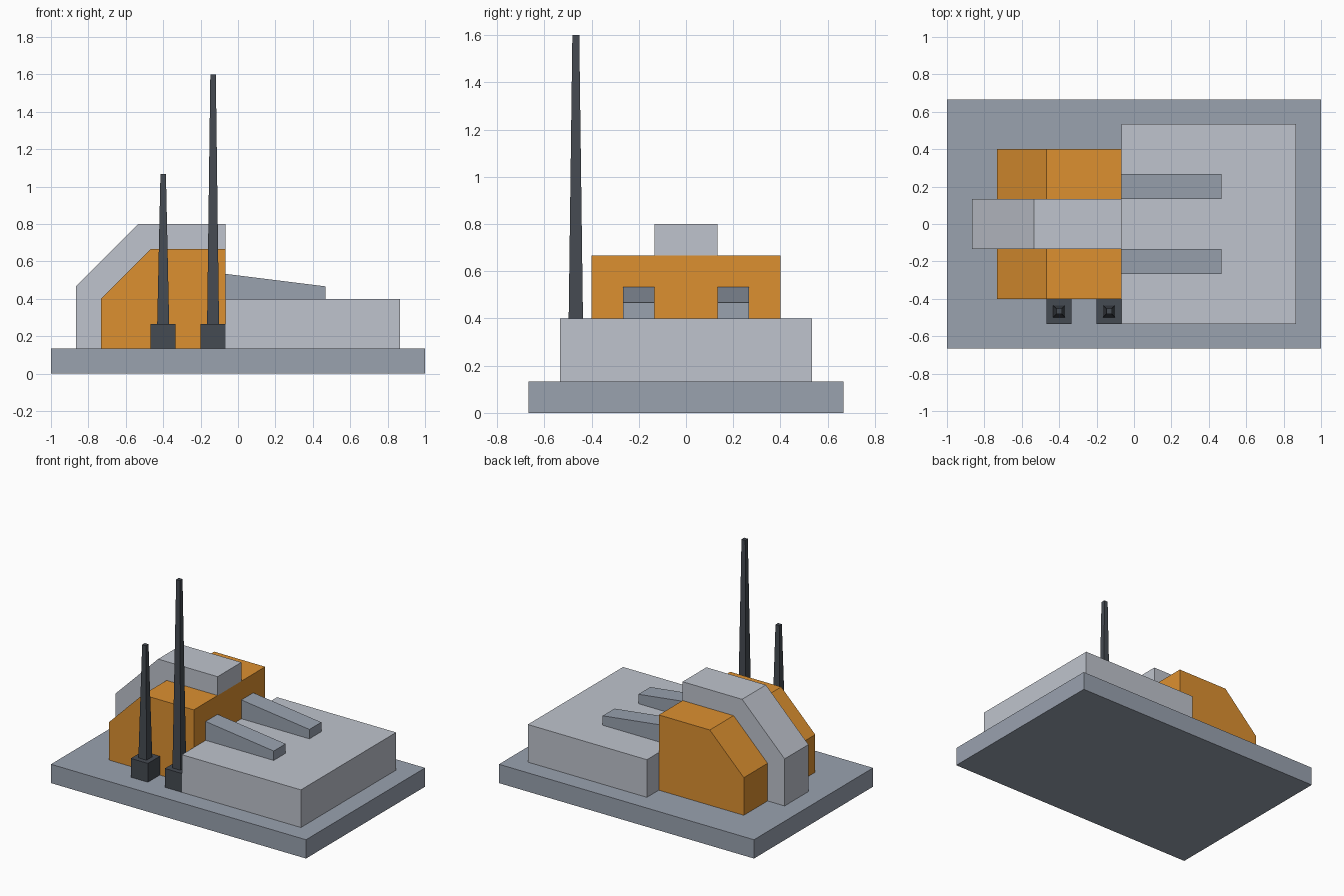
import bpy, bmesh

if "Cube" in bpy.data.objects:
    bpy.data.objects.remove(bpy.data.objects["Cube"])

U = 1 / 15  # grid module of the model


def material(name, rgb):
    m = bpy.data.materials.new(name)
    m.diffuse_color = (*rgb, 1)
    m.use_nodes = True
    m.node_tree.nodes["Principled BSDF"].inputs["Base Color"].default_value = m.diffuse_color
    return m


LIGHT = material("light_grey", (0.52, 0.55, 0.61))
SLATE = material("slate_grey", (0.32, 0.36, 0.43))
ORANGE = material("orange", (0.72, 0.28, 0.03))
DARK = material("dark_grey", (0.06, 0.07, 0.085))


def finish(name, bm, mat):
    bmesh.ops.recalc_face_normals(bm, faces=bm.faces)
    mesh = bpy.data.meshes.new(name)
    bm.to_mesh(mesh)
    bm.free()
    mesh.materials.append(mat)
    obj = bpy.data.objects.new(name, mesh)
    bpy.context.collection.objects.link(obj)
    return obj


def extrude_profile(name, profile, y0, y1, mat):
    """Extrude an x/z outline along y; coordinates are in modules."""
    bm = bmesh.new()
    face = bm.faces.new([bm.verts.new((x * U, y0 * U, z * U)) for x, z in profile])
    ext = bmesh.ops.extrude_face_region(bm, geom=[face])
    moved = [v for v in ext["geom"] if isinstance(v, bmesh.types.BMVert)]
    bmesh.ops.translate(bm, verts=moved, vec=(0, (y1 - y0) * U, 0))
    return finish(name, bm, mat)


def box(name, x, y, z, mat):
    outline = [(x[0], z[0]), (x[1], z[0]), (x[1], z[1]), (x[0], z[1])]
    return extrude_profile(name, outline, y[0], y[1], mat)


def mast(name, x, y, z0, z1, r0, r1, mat):
    """Four-sided tapered pole."""
    bm = bmesh.new()
    bmesh.ops.create_cube(bm, size=2)
    for v in bm.verts:
        r, z = (r1, z1) if v.co.z > 0 else (r0, z0)
        v.co = ((x + v.co.x * r) * U, (y + v.co.y * r) * U, z * U)
    return finish(name, bm, mat)


# Foundation and low hall
box("base_plate", (-15, 15), (-10, 10), (0, 2), SLATE)
box("low_hall", (-1, 13), (-8, 8), (2, 6), LIGHT)

# Sloped main block, with a raised band wrapped over its middle
extrude_profile("main_block", [(-11, 2), (-1, 2), (-1, 10), (-7, 10), (-11, 6)],
                -6, 6, ORANGE)
extrude_profile("centre_band", [(-13, 2), (-11, 2), (-11, 6), (-7, 10), (-1, 10),
                                (-1, 12), (-8, 12), (-13, 7)], -2, 2, LIGHT)

# Sloping roof ribs on the hall
for side, y in (("front", -4), ("back", 2)):
    extrude_profile(f"roof_rib_{side}", [(-1, 6), (7, 6), (7, 7), (-1, 8)],
                    y, y + 2, SLATE)

# Antennas on square feet
for size, x, top in (("short", -6, 16), ("tall", -2, 24)):
    box(f"{size}_antenna_foot", (x - 1, x + 1), (-8, -6), (2, 4), DARK)
    mast(f"{size}_antenna_mast", x, -7, 4, top, 0.48, 0.22, DARK)
